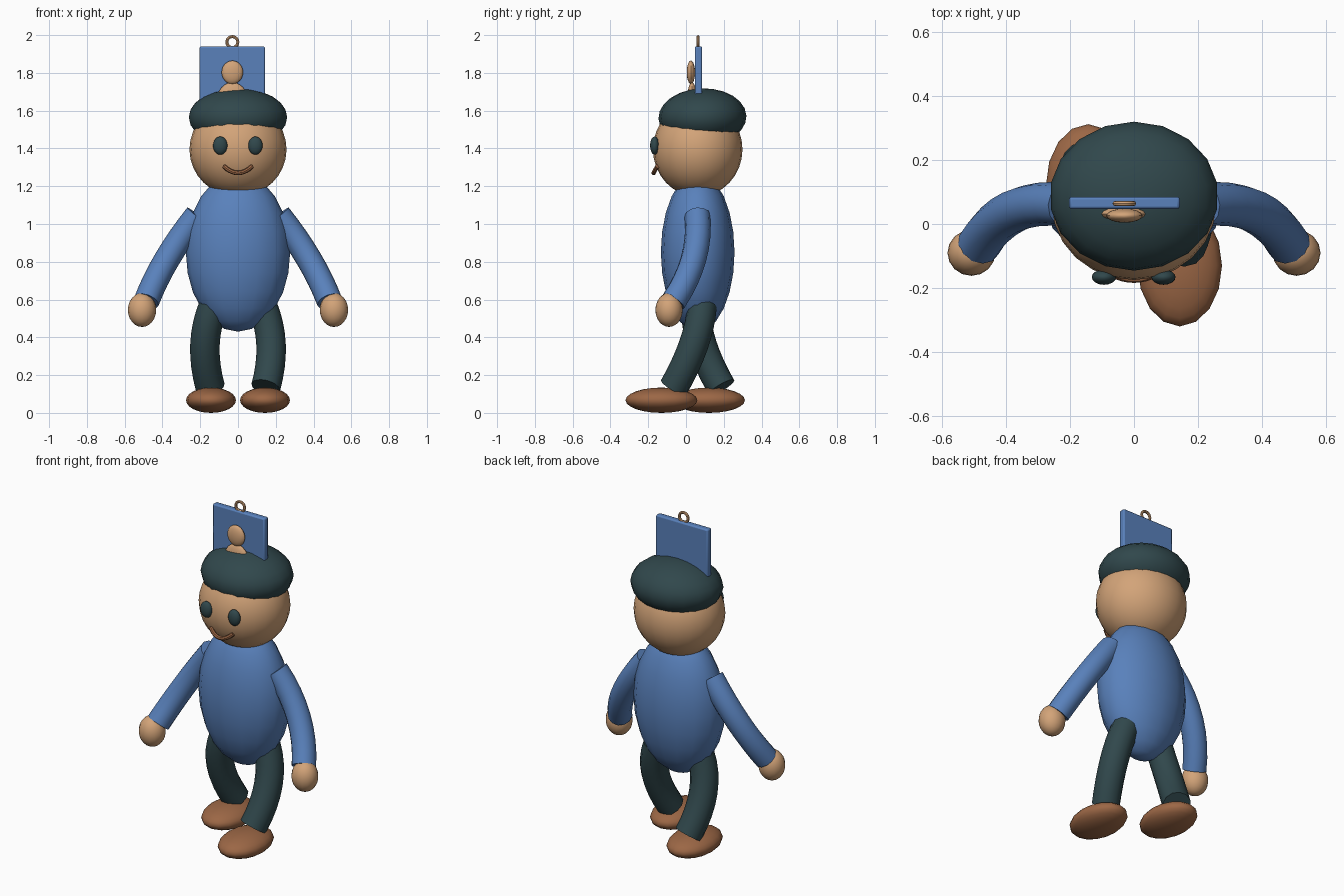
import bpy, bmesh, math
from mathutils import Vector

if "Cube" in bpy.data.objects:
    bpy.data.objects.remove(bpy.data.objects["Cube"])


def material(name, rgb):
    m = bpy.data.materials.new(name)
    m.diffuse_color = (*rgb, 1)
    m.use_nodes = True
    m.node_tree.nodes["Principled BSDF"].inputs["Base Color"].default_value = m.diffuse_color
    return m


BLUE = material("blue", (0.10, 0.22, 0.50))
SKIN = material("tan skin", (0.65, 0.37, 0.19))
GREEN = material("dark green", (0.030, 0.064, 0.072))
BROWN = material("brown", (0.33, 0.135, 0.06))


def finish(ob, name, mat):
    ob.name = name
    ob.data.materials.clear()
    ob.data.materials.append(mat)
    bpy.ops.object.select_all(action='DESELECT')
    ob.select_set(True)
    bpy.context.view_layer.objects.active = ob
    bpy.ops.object.shade_smooth_by_angle(angle=math.radians(40))
    return ob


def ellipsoid(name, mat, centre, radii, segments=16, rings=12):
    bpy.ops.mesh.primitive_uv_sphere_add(segments=segments, ring_count=rings, radius=1, location=centre)
    ob = bpy.context.object
    ob.scale = radii
    bpy.ops.object.transform_apply(location=False, rotation=False, scale=True)
    return finish(ob, name, mat)


def tube(name, mat, a, mid, b, radius, sides=12, steps=8):
    """Capped round tube on a smooth arc through three points."""
    a, mid, b = Vector(a), Vector(mid), Vector(b)
    ctrl = 2 * mid - (a + b) / 2
    bm = bmesh.new()
    rings = []
    for i in range(steps + 1):
        t = i / steps
        p = (1 - t) ** 2 * a + 2 * t * (1 - t) * ctrl + t * t * b
        d = ((1 - t) * (ctrl - a) + t * (b - ctrl)).normalized()
        u = d.cross(Vector((0, 1, 0))).normalized()
        v = d.cross(u)
        rings.append([bm.verts.new(p + radius * (math.cos(w) * u + math.sin(w) * v))
                      for w in (2 * math.pi * k / sides for k in range(sides))])
    for r, s in zip(rings, rings[1:]):
        for k in range(sides):
            n = (k + 1) % sides
            bm.faces.new((r[k], r[n], s[n], s[k]))
    bm.faces.new(rings[0])
    bm.faces.new(rings[-1])
    bmesh.ops.recalc_face_normals(bm, faces=bm.faces)
    me = bpy.data.meshes.new(name)
    bm.to_mesh(me)
    bm.free()
    ob = bpy.data.objects.new(name, me)
    bpy.context.collection.objects.link(ob)
    return finish(ob, name, mat)


# Torso, head and cap
ellipsoid("torso", BLUE, (0, 0.062, 0.85), (0.276, 0.195, 0.42))
ellipsoid("head", SKIN, (0, 0.062, 1.395), (0.257, 0.237, 0.25), 24, 16)
cap = ellipsoid("cap", GREEN, (0, 0.087, 1.565), (0.264, 0.233, 0.153), 18, 12)
cap.rotation_euler.x = math.radians(2)

# Face
for side, x in (("left", 0.092), ("right", -0.094)):
    ellipsoid(side + "_eye", GREEN, (x, -0.166, 1.415), (0.038, 0.024, 0.048))
tube("mouth", BROWN, (-0.075, -0.152, 1.306), (0, -0.172, 1.27), (0.075, -0.152, 1.306), 0.012, 8)

# Limbs: the two legs stride in opposite directions
for side, s in (("left", 1), ("right", -1)):
    tube(side + "_arm", BLUE, (s * 0.215, 0.06, 1.045), (s * 0.375, 0.04, 0.815),
         (s * 0.485, -0.066, 0.59), 0.068)
    ellipsoid(side + "_hand", SKIN, (s * 0.508, -0.09, 0.545), (0.075, 0.072, 0.09))
    front = s > 0
    tube(side + "_leg", GREEN, (s * 0.13, 0.085 if front else 0.05, 0.565),
         (s * 0.175, 0.04 if front else 0.085, 0.36),
         (s * 0.147, -0.065 if front else 0.188, 0.135), 0.078)
    ellipsoid(side + "_shoe", BROWN, (s * 0.143, -0.13 if front else 0.122, 0.067), (0.132, 0.19, 0.067))

# Plate standing on the cap, with softened edges
bpy.ops.mesh.primitive_cube_add(size=1, location=(-0.03, 0.066, 1.765))
plate = bpy.context.object
plate.scale = (0.346, 0.038, 0.35)
bpy.ops.object.transform_apply(location=False, rotation=False, scale=True)
bevel = plate.modifiers.new("soft_edges", 'BEVEL')
bevel.width = 0.008
bevel.segments = 2
finish(plate, "back_plate", BLUE)

# Small bust on the plate and hanging ring above it
ellipsoid("bust_head", SKIN, (-0.03, 0.026, 1.803), (0.057, 0.022, 0.062))
ellipsoid("bust_shoulders", SKIN, (-0.03, 0.032, 1.66), (0.08, 0.026, 0.09))
bpy.ops.mesh.primitive_torus_add(major_radius=0.029, minor_radius=0.008, major_segments=24, minor_segments=8,
                                 location=(-0.03, 0.064, 1.963), rotation=(math.pi / 2, 0, 0))
finish(bpy.context.object, "hanging_ring", SKIN)
